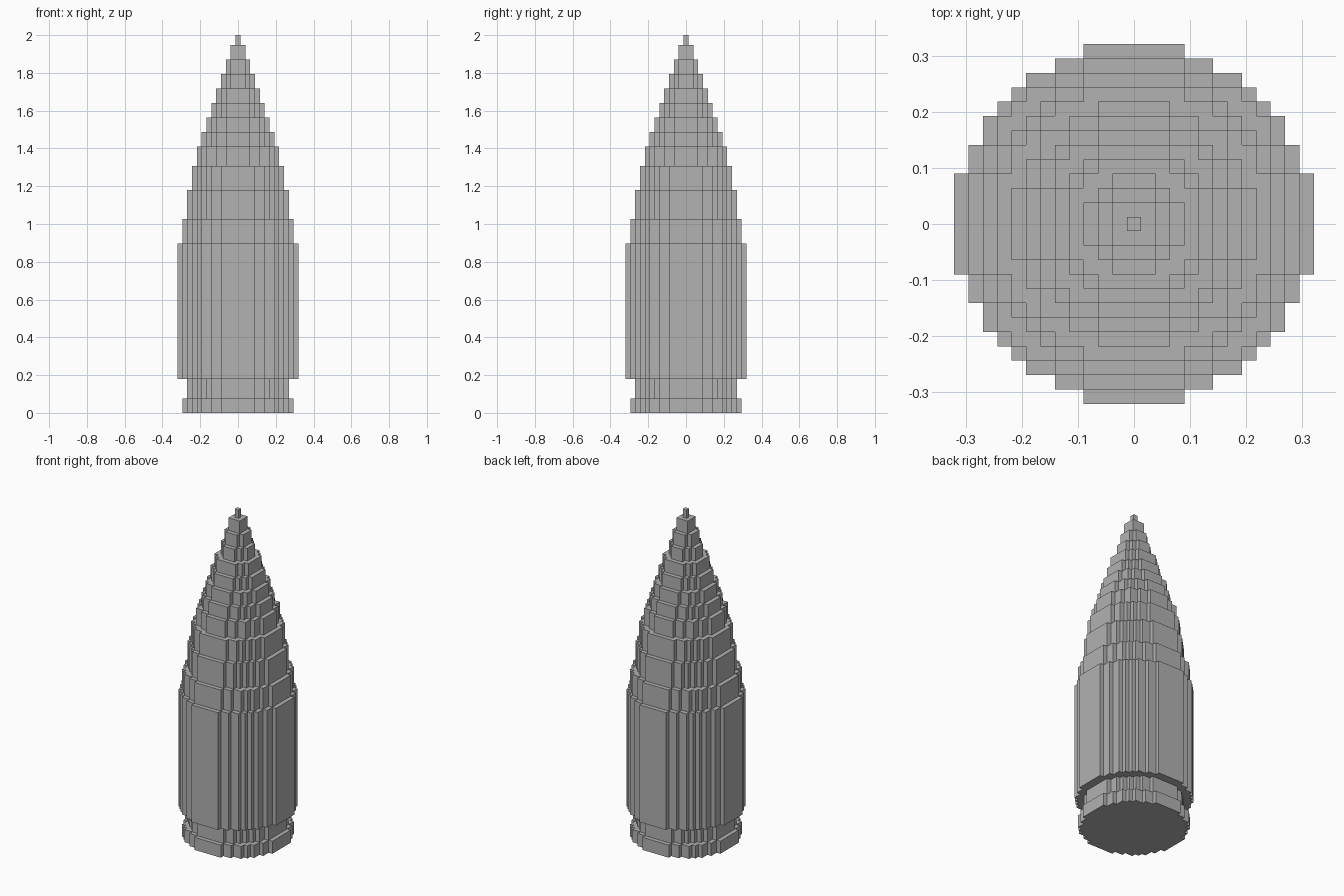
import bpy
import bmesh
import math

default_cube = bpy.data.objects.get("Cube")
if default_cube:
    bpy.data.objects.remove(default_cube, do_unlink=True)

CELL = 2 / 78  # edge of one block

metal = bpy.data.materials.new("plain_grey")
metal.use_nodes = True
GREY = (0.445, 0.445, 0.445, 1)
metal.diffuse_color = GREY
metal.node_tree.nodes["Principled BSDF"].inputs["Base Color"].default_value = GREY


def disc_outline(n):
    """Stepped outline of a block disc that reaches n blocks from its centre."""
    quarter = []
    last = None
    for row in range(n, -1, -1):
        half = math.floor(math.sqrt((n + 0.5) ** 2 - row ** 2))
        if half == last:
            continue
        if last is not None:
            quarter.append((last + 0.5, row + 0.5))
        quarter.append((half + 0.5, row + 0.5))
        last = half
    outline = []
    for _ in range(4):
        outline += quarter
        quarter = [(y, -x) for x, y in quarter]
    return outline


def add_disc(bm, n, bottom, top):
    verts = [bm.verts.new((x * CELL, y * CELL, bottom * CELL))
             for x, y in disc_outline(n)]
    face = bm.faces.new(verts)
    result = bmesh.ops.extrude_face_region(bm, geom=[face], use_keep_orig=True)
    moved = [v for v in result["geom"] if isinstance(v, bmesh.types.BMVert)]
    bmesh.ops.translate(bm, verts=moved, vec=(0, 0, (top - bottom) * CELL))


def make_part(name, tiers, bottom):
    """Stack tiers of (reach, height in blocks) upward from bottom."""
    bm = bmesh.new()
    for n, height in tiers:
        add_disc(bm, n, bottom, bottom + height)
        bottom += height
    bmesh.ops.recalc_face_normals(bm, faces=bm.faces)
    mesh = bpy.data.meshes.new(name)
    bm.to_mesh(mesh)
    bm.free()
    mesh.materials.append(metal)
    bpy.context.collection.objects.link(bpy.data.objects.new(name, mesh))
    return bottom


# Base rim, groove and straight body
level = make_part("base_rim", [(11, 3)], 0)
level = make_part("groove", [(10, 4)], level)
level = make_part("body", [(12, 28)], level)

# Tapering nose, one block narrower at each tier, and its tip
nose_heights = [5, 6, 5, 4] + [3] * 7
level = make_part("nose", [(11 - i, h) for i, h in enumerate(nose_heights)], level)
make_part("tip", [(0, 2)], level)
